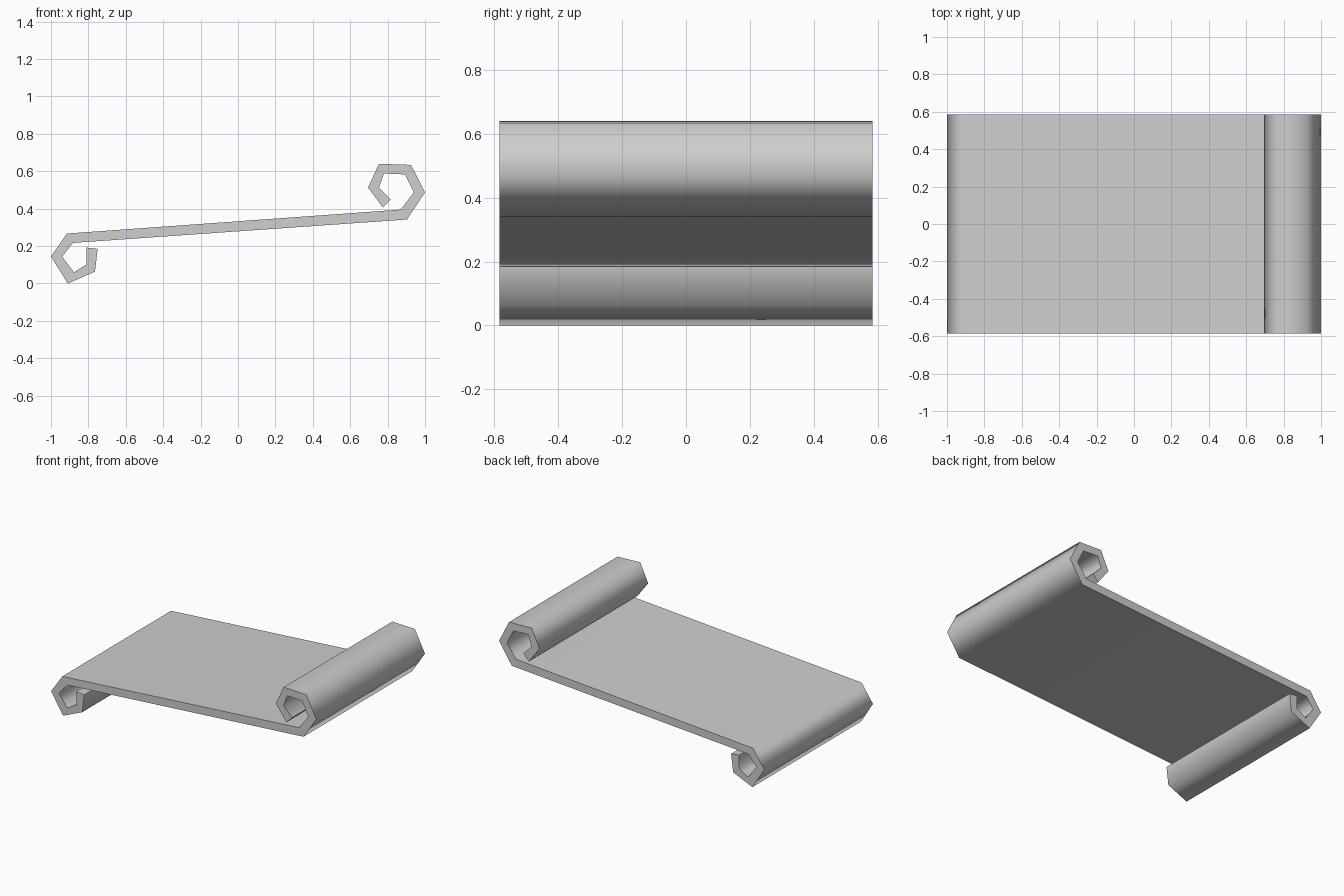
import bpy
import bmesh

cube = bpy.data.objects.get("Cube")
if cube:
    bpy.data.objects.remove(cube, do_unlink=True)

HALF_WIDTH = 0.585

# Sheet profile in x, z: the two faces of the sheet, from lower curl tip to upper curl tip
SIDE_A = [(-.75, .185), (-.765, .063), (-.91, 0), (-1, .144), (-.915, .267), (.87, .395),
          (.94, .487), (.893, .583), (.78, .588), (.754, .513), (.818, .449)]
SIDE_B = [(-.81, .192), (-.81, .102), (-.877, .06), (-.94, .144), (-.882, .217), (.904, .342),
          (1, .487), (.925, .634), (.754, .64), (.695, .513), (.775, .406)]

# Parchment colour
paper = bpy.data.materials.new("light_grey_paper")
paper.use_nodes = True
colour = (0.62, 0.62, 0.62, 1)
paper.diffuse_color = colour
paper.node_tree.nodes["Principled BSDF"].inputs["Base Color"].default_value = colour

# Front cap as a strip of quads, then extruded to the back
bm = bmesh.new()
row_a, row_b = [[bm.verts.new((x, -HALF_WIDTH, z)) for x, z in side]
                for side in (SIDE_A, SIDE_B)]
strip = [bm.faces.new((row_a[i], row_a[i + 1], row_b[i + 1], row_b[i]))
         for i in range(len(row_a) - 1)]
tips = [(row_a[i].co.xz, row_b[i].co.xz) for i in (0, -1)]
result = bmesh.ops.extrude_face_region(bm, geom=strip, use_keep_orig=True)
moved = [g for g in result["geom"] if isinstance(g, bmesh.types.BMVert)]
bmesh.ops.translate(bm, verts=moved, vec=(0, 2 * HALF_WIDTH, 0))
bmesh.ops.recalc_face_normals(bm, faces=bm.faces)

# Smooth rolled surfaces, crisp rims and crisp sheet ends
for face in bm.faces:
    face.smooth = True
for face in bm.faces:
    is_cap = abs(face.normal.y) > 0.9
    is_tip = any(all(any((v.co.xz - p).length < 1e-4 for p in tip) for v in face.verts)
                 for tip in tips)
    if is_cap or is_tip:
        face.smooth = False
        for edge in face.edges:
            edge.smooth = False

mesh = bpy.data.meshes.new("scroll_sheet")
bm.to_mesh(mesh)
bm.free()
mesh.materials.append(paper)
scroll = bpy.data.objects.new("scroll_sheet", mesh)
bpy.context.collection.objects.link(scroll)

# Keep the broad panel evenly shaded up to the curls
weighted = scroll.modifiers.new("even_panel_shading", 'WEIGHTED_NORMAL')
weighted.keep_sharp = True
